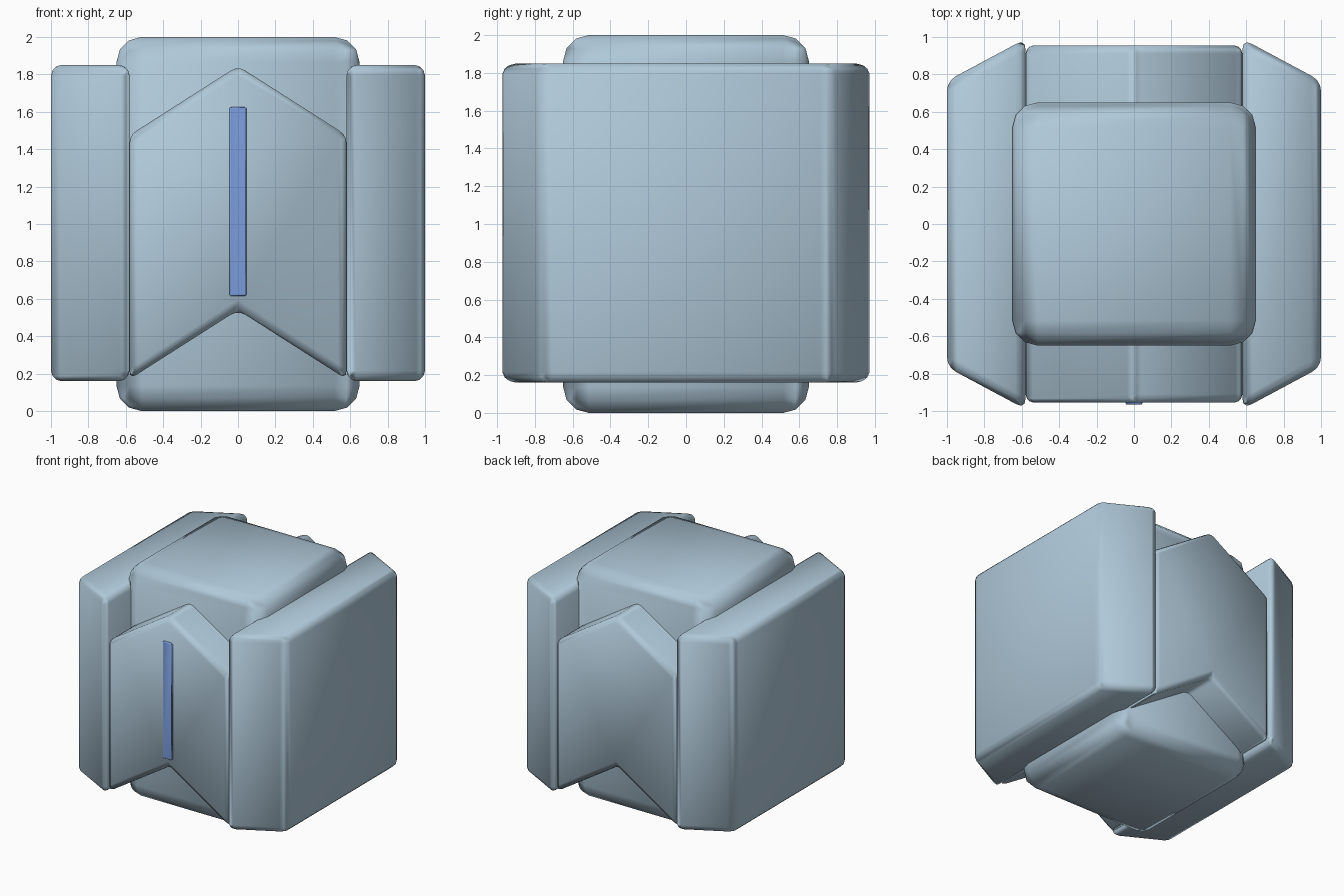
import bpy, bmesh, math
from mathutils import Vector

if "Cube" in bpy.data.objects:
    bpy.data.objects.remove(bpy.data.objects["Cube"])


def material(name, rgb):
    m = bpy.data.materials.new(name)
    m.diffuse_color = (*rgb, 1)
    m.use_nodes = True
    m.node_tree.nodes["Principled BSDF"].inputs["Base Color"].default_value = m.diffuse_color
    return m


STEEL = material("pale steel blue", (0.43, 0.58, 0.69))
BLUE = material("slot blue", (0.19, 0.32, 0.68))


def prism(name, outline, direction, mat, bevel, segments=3):
    """Extrude a closed outline along direction and round its edges."""
    bm = bmesh.new()
    face = bm.faces.new([bm.verts.new(p) for p in outline])
    ext = bmesh.ops.extrude_face_region(bm, geom=[face])
    moved = [g for g in ext["geom"] if isinstance(g, bmesh.types.BMVert)]
    bmesh.ops.translate(bm, verts=moved, vec=Vector(direction))
    bmesh.ops.recalc_face_normals(bm, faces=bm.faces)
    me = bpy.data.meshes.new(name)
    bm.to_mesh(me)
    bm.free()
    me.materials.append(mat)
    ob = bpy.data.objects.new(name, me)
    bpy.context.collection.objects.link(ob)
    mod = ob.modifiers.new("round", "BEVEL")
    mod.width = bevel
    mod.segments = segments
    mod.limit_method = "ANGLE"
    mod.angle_limit = math.radians(20)
    mod.harden_normals = True
    bpy.ops.object.select_all(action="DESELECT")
    ob.select_set(True)
    bpy.context.view_layer.objects.active = ob
    bpy.ops.object.modifier_apply(modifier=mod.name)
    bpy.ops.object.shade_smooth_by_angle(angle=math.radians(42))
    return ob


# Rounded central block
c = 0.65
prism("core_block", [(-c, -c, 0), (c, -c, 0), (c, c, 0), (-c, c, 0)],
      (0, 0, 2), STEEL, 0.135)

# Side plates with slanted front and back faces
for side, label in ((-1, "left"), (1, "right")):
    outline = [(0.58, -0.99), (1.0, -0.765), (1.0, 0.765), (0.58, 0.99)]
    prism(label + "_side_plate", [(side * x, y, 0.16) for x, y in outline],
          (0, 0, 1.69), STEEL, 0.055)

# Chevron slab running through the core, showing at front and back
chevron = [(0, 1.845), (0.58, 1.475), (0.58, 0.17),
           (0, 0.54), (-0.58, 0.17), (-0.58, 1.475)]
prism("chevron_slab", [(x, -0.955, z) for x, z in chevron],
      (0, 1.91, 0), STEEL, 0.045)

# Thin blue strip on the front chevron
w = 0.046
prism("front_strip", [(-w, -0.966, 0.615), (w, -0.966, 0.615),
                      (w, -0.966, 1.625), (-w, -0.966, 1.625)],
      (0, 0.06, 0), BLUE, 0.01, 2)
